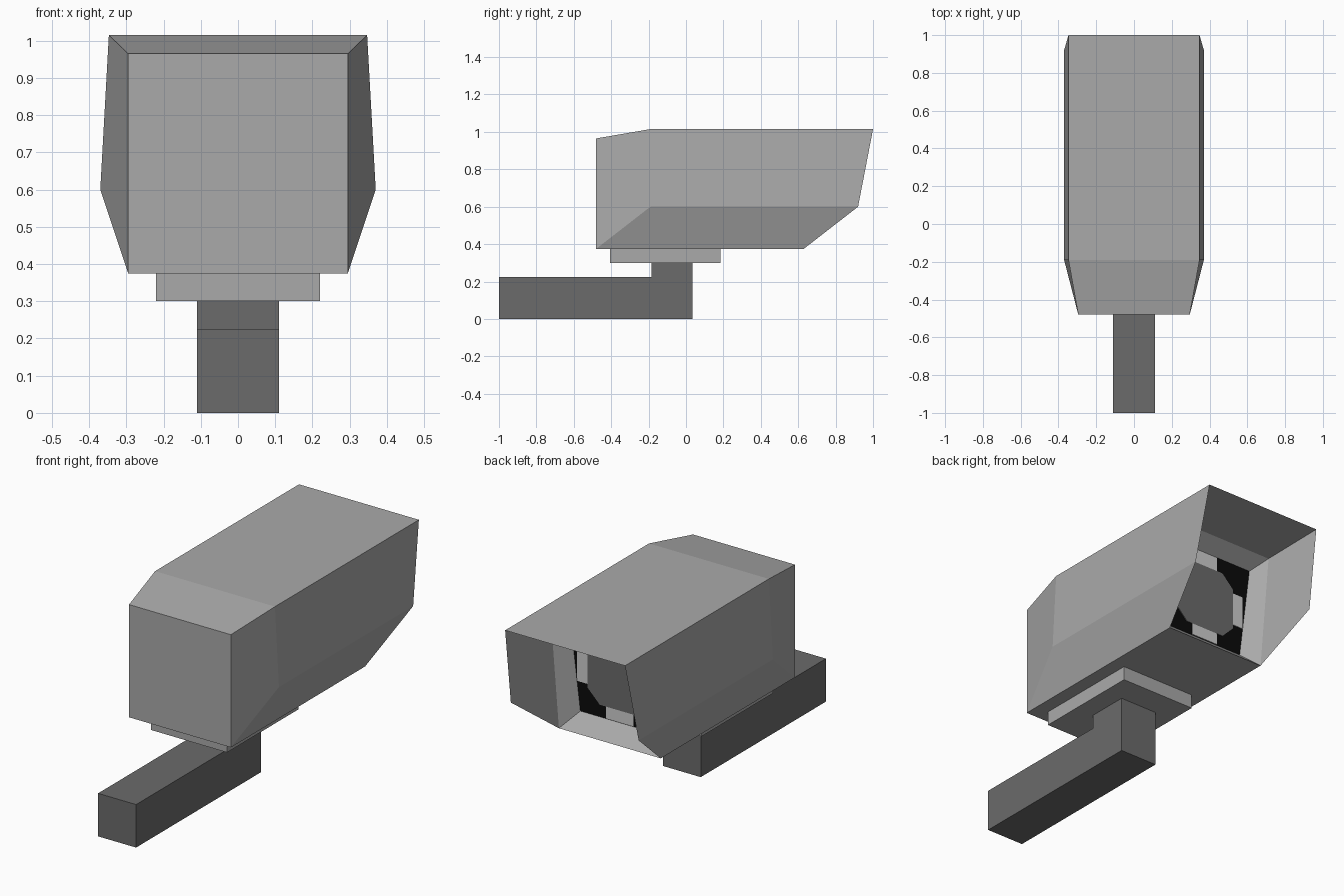
import bpy, bmesh

if "Cube" in bpy.data.objects:
    bpy.data.objects.remove(bpy.data.objects["Cube"])


def material(name, v):
    m = bpy.data.materials.new(name)
    m.diffuse_color = (v, v, v, 1)
    m.use_nodes = True
    m.node_tree.nodes["Principled BSDF"].inputs["Base Color"].default_value = m.diffuse_color
    return m


SHELL = material("shell_grey", 0.40)
ARM = material("dark_grey", 0.147)
BLACK = material("black", 0.003)
LIGHT = material("light_grey", 0.62)


def finish(name, bm, *mats):
    bmesh.ops.recalc_face_normals(bm, faces=bm.faces)
    me = bpy.data.meshes.new(name)
    bm.to_mesh(me)
    bm.free()
    for m in mats:
        me.materials.append(m)
    ob = bpy.data.objects.new(name, me)
    bpy.context.collection.objects.link(ob)
    return ob


def prism(name, pts, depth, mat):
    """Extrude a closed 3D outline along the depth vector."""
    bm = bmesh.new()
    f = bm.faces.new([bm.verts.new(p) for p in pts])
    ext = bmesh.ops.extrude_face_region(bm, geom=[f], use_keep_orig=True)
    bmesh.ops.translate(bm, vec=depth,
                        verts=[g for g in ext["geom"] if isinstance(g, bmesh.types.BMVert)])
    return finish(name, bm, mat)


# Housing: half outline points, mirrored in x
LENS_Y = 0.545
half = {
    "A": (.295, -.48, .375), "B": (.295, -.48, .965),   # closed end
    "C": (.347, -.19, 1.015), "D": (.37, -.19, .60),    # shoulder
    "E": (.37, .92, .60), "F": (.347, 1.0, 1.015),      # open rim
    "G": (.295, .63, .375), "H": (.347, .63, 1.01),     # bottom lip, recess top
    "h": (.293, LENS_Y, .955), "g": (.23, LENS_Y, .45),  # lens panel
}
bm = bmesh.new()
R = {k: bm.verts.new(p) for k, p in half.items()}
L = {k: bm.verts.new((-p[0], p[1], p[2])) for k, p in half.items()}
for side in ("ABCD", "DCFE", "ADEG", "EFHG", "GHhg"):   # each flank and inner wall
    for V in (R, L):
        bm.faces.new([V[k] for k in side])
for a, b in ("AB", "BC", "CF", "FH", "Hh", "hg", "gG", "GA"):  # spanning faces
    f = bm.faces.new((R[a], R[b], L[b], L[a]))
    if a + b == "hg":
        f.material_index = 1
finish("camera_housing", bm, SHELL, BLACK)


# Painted lens panel details
def plate(name, pts, mat):
    prism(name, [(x, LENS_Y - .002, z) for x, z in pts], (0, .006, 0), mat)


def rect(x0, x1, z0, z1):
    return [(x0, z0), (x1, z0), (x1, z1), (x0, z1)]


cz, w, h, c = .695, .185, .18, .07
plate("lens", [(-w + c, cz - h), (w - c, cz - h), (w, cz - h + c), (w, cz + h - c),
               (w - c, cz + h), (-w + c, cz + h), (-w, cz + h - c), (-w, cz - h + c)], ARM)
plate("upper_light", rect(-.08, .08, cz + h, .952), LIGHT)
plate("lower_light", rect(-.08, .08, .453, cz - h), LIGHT)
for s, side in ((1, "right"), (-1, "left")):
    plate(side + "_light", rect(s * w, s * .247, .605, .785), LIGHT)

# Mounting plate under the housing
prism("mount_plate", [(-.22, -.405, .30), (.22, -.405, .30), (.22, .185, .30), (-.22, .185, .30)],
      (0, 0, .075), SHELL)

# L-shaped support arm
arm = [(-1, 0), (.035, 0), (.035, .30), (-.185, .30), (-.185, .225), (-1, .225)]
prism("support_arm", [(-.11, y, z) for y, z in arm], (.22, 0, 0), ARM)
